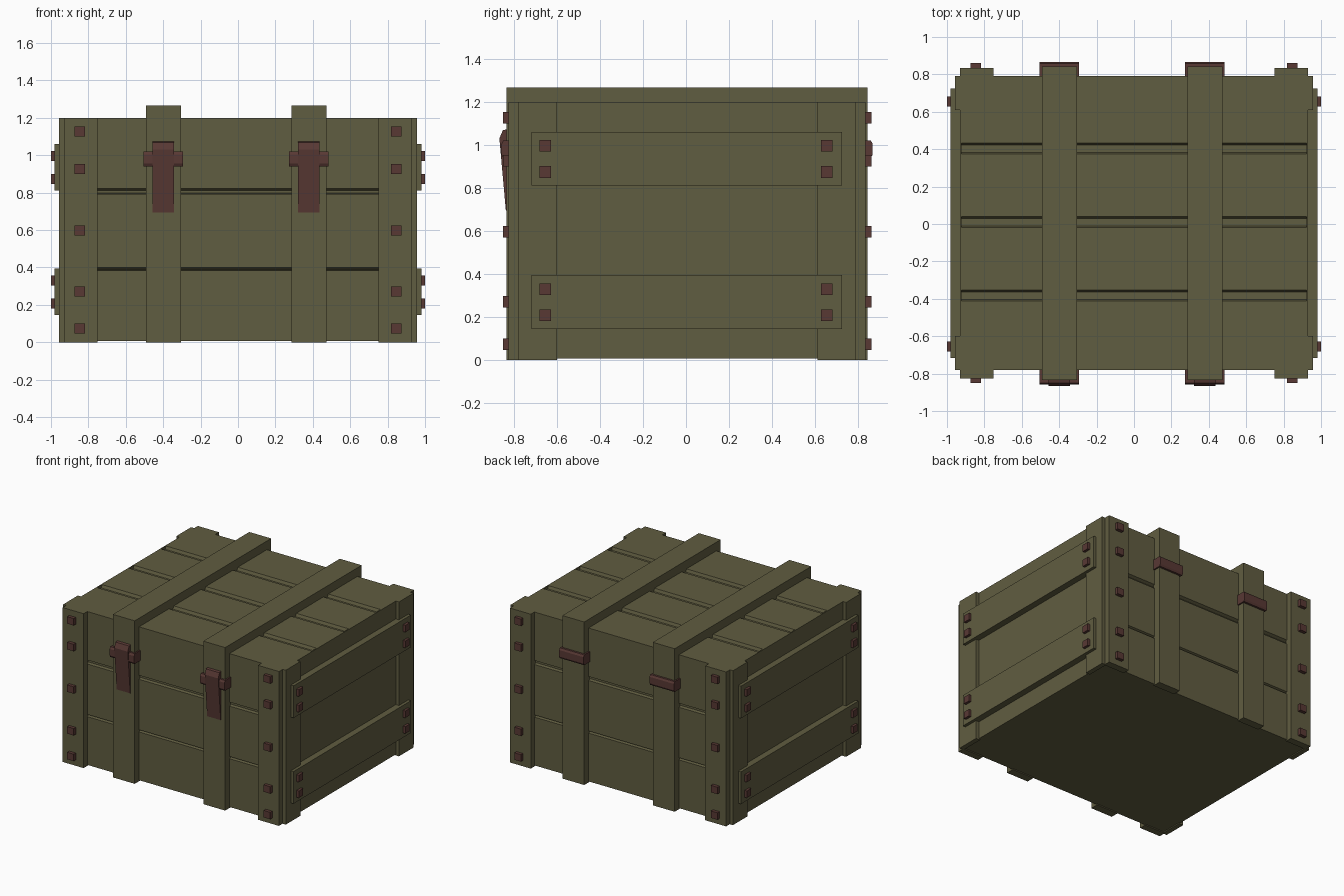
import bpy, bmesh

if "Cube" in bpy.data.objects:
    bpy.data.objects.remove(bpy.data.objects["Cube"])

CY = 0.005  # the crate sits a touch off centre in y


def material(name, col):
    m = bpy.data.materials.new(name)
    m.diffuse_color = (*col, 1)
    m.use_nodes = True
    m.node_tree.nodes["Principled BSDF"].inputs["Base Color"].default_value = m.diffuse_color
    return m


olive = material("olive_wood", (0.118, 0.109, 0.052))
rust = material("rust_metal", (0.098, 0.040, 0.034))


def finish(name, bm, mat):
    bmesh.ops.recalc_face_normals(bm, faces=bm.faces)
    me = bpy.data.meshes.new(name)
    bm.to_mesh(me)
    bm.free()
    me.materials.append(mat)
    ob = bpy.data.objects.new(name, me)
    bpy.context.collection.objects.link(ob)
    return ob


def box(name, x, y, z, mat):
    """Box from (low, high) ranges, y measured from the crate centre."""
    bm = bmesh.new()
    bmesh.ops.create_cube(bm, size=1)
    for v in bm.verts:
        v.co = [sum(r) / 2 + c * abs(r[1] - r[0])
                for r, c in zip((x, (y[0] + CY, y[1] + CY), z), v.co)]
    return finish(name, bm, mat)


def prism(name, pts, x0, x1, mat):
    """Extrude a (y, z) outline along x."""
    bm = bmesh.new()
    f = bm.faces.new([bm.verts.new((x0, y + CY, z)) for y, z in pts])
    r = bmesh.ops.extrude_face_region(bm, geom=[f])
    for v in r["geom"]:
        if isinstance(v, bmesh.types.BMVert):
            v.co.x = x1
    return finish(name, bm, mat)


def span(s, a, b):
    return tuple(sorted((s * a, s * b)))


# Crate body with plank grooves in front, top and back
B, H, D = 0.785, 1.2, 0.022
wall = [(0.383, 0.40), (0.792, 0.823)]
front = [(-B, 0.008)]
for lo, hi in wall:
    front += [(-B, lo), (-B + D, lo + 0.006), (-B + D, hi - 0.011), (-B, hi)]
front.append((-B, H))
top = []
for y in (-0.388, 0.005, 0.398):
    top += [(y - 0.03, H), (y - 0.021, H - D), (y + 0.02, H - D), (y + 0.03, H)]
back = [(-y, z) for y, z in reversed(front)]
prism("crate_body", front + top + back, -0.922, 0.922, olive)

for s, side in ((-1, "left"), (1, "right")):
    # End panel, corner boards and cross battens
    box(f"{side}_end_panel", span(s, 0.922, 0.93), (-B, B), (0.008, H), olive)
    for t, end in ((-1, "front"), (1, "back")):
        box(f"{side}_{end}_side_corner_board", span(s, 0.92, 0.957),
            span(t, 0.605, B), (0, H), olive)
        box(f"{side}_{end}_corner_board", span(s, 0.75, 0.93),
            span(t, B - 0.01, 0.83), (0, H), olive)
        # Square bolts on the corner boards
        for z in (1.127, 0.927, 0.597, 0.272, 0.073):
            box(f"{side}_{end}_corner_bolt", span(s, 0.817, 0.873),
                span(t, 0.82, 0.856), (z - 0.027, z + 0.027), rust)
    for z in (0.27, 0.936):
        box(f"{side}_batten", span(s, 0.925, 0.98), (-0.722, 0.719),
            (z - 0.125, z + 0.125), olive)
        # Square bolts on the battens
        for y in (-0.659, 0.649):
            for dz in (-0.062, 0.06):
                box(f"{side}_batten_bolt", span(s, 0.97, 1.0),
                    (y - 0.027, y + 0.027),
                    (z + dz - 0.027, z + dz + 0.027), rust)

# Wooden bands over the crate, with brackets and front latches
for x, side in ((-0.399, "left"), (0.379, "right")):
    S, i = 0.838, B - 0.01
    prism(f"{side}_band", [(-S, 0), (-S, 1.267), (S, 1.267), (S, 0), (i, 0),
                           (i, H - 0.03), (-i, H - 0.03), (-i, 0)],
          x - 0.094, x + 0.094, olive)
    for t, end in ((-1, "front"), (1, "back")):
        o = 0.862
        prism(f"{side}_{end}_bracket",
              [(t * B, 0.94), (t * (o - 0.008), 0.94), (t * o, 0.955),
               (t * o, 1.005), (t * (o - 0.008), 1.02), (t * B, 1.02)],
              x - 0.105, x + 0.105, rust)
    prism(f"{side}_latch", [(-0.83, 1.075), (-0.856, 1.068), (-0.872, 1.03),
                            (-0.842, 0.695), (-0.83, 0.695)],
          x - 0.058, x + 0.058, rust)
